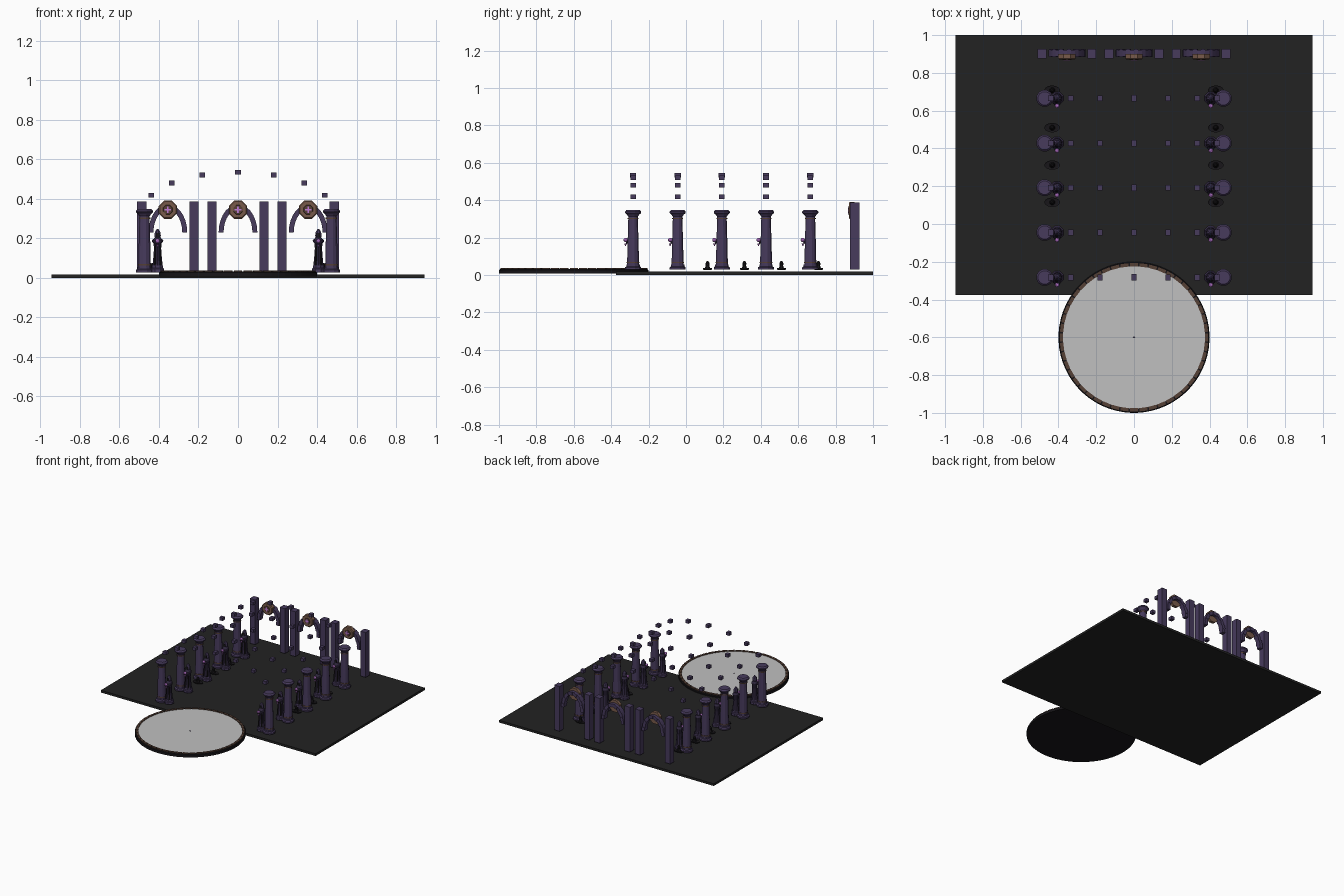
import bpy, bmesh, math
from mathutils import Matrix, Vector

cube = bpy.data.objects.get("Cube")
if cube:
    bpy.data.objects.remove(cube, do_unlink=True)


def material(name, rgb):
    m = bpy.data.materials.new(name)
    m.use_nodes = True
    m.diffuse_color = (*rgb, 1)
    m.node_tree.nodes["Principled BSDF"].inputs["Base Color"].default_value = (*rgb, 1)
    return m


FLOOR = material("charcoal floor", (.016, .016, .016))
BLACK = material("black iron", (.009, .008, .01))
STONE = material("violet stone", (.063, .043, .108))
DARK = material("dark violet stone", (.03, .021, .05))
BRONZE = material("bronze", (.19, .105, .07))
BROWN = material("brown trim", (.09, .05, .035))
GLOW = material("pink crystal", (.55, .2, .7))
PALE = material("pale inlay", (.53, .53, .53))


def finish(name, bm, mat):
    bmesh.ops.recalc_face_normals(bm, faces=bm.faces)
    me = bpy.data.meshes.new(name)
    bm.to_mesh(me)
    bm.free()
    me.materials.append(mat)
    return me


def place(me, x=0, y=0, z=0):
    ob = bpy.data.objects.new(me.name, me)
    ob.location = (x, y, z)
    bpy.context.collection.objects.link(ob)
    return ob


def box(name, mat, size, at=(0, 0, 0)):
    bm = bmesh.new()
    bmesh.ops.create_cube(bm, size=1, matrix=Matrix.Translation(at) @ Matrix.Diagonal((*size, 1)))
    return finish(name, bm, mat)


def lathe(name, mat, profile, sides, at=(0, 0, 0), sx=1):
    """Turn (radius, height) points around z and cap the ends."""
    bm = bmesh.new()
    rings = []
    for r, z in profile:
        angles = [math.tau * (i + .5) / sides for i in range(sides)]
        rings.append([bm.verts.new((at[0] + sx * r * math.cos(a), at[1] + r * math.sin(a), at[2] + z))
                      for a in angles])
    for low, high in zip(rings, rings[1:]):
        for i in range(sides):
            j = (i + 1) % sides
            bm.faces.new((low[i], low[j], high[j], high[i]))
    bm.faces.new(rings[0][::-1])
    bm.faces.new(rings[-1])
    return finish(name, bm, mat)


def ball(name, mat, radius, at):
    bm = bmesh.new()
    bmesh.ops.create_icosphere(bm, subdivisions=2, radius=radius, matrix=Matrix.Translation(at))
    return finish(name, bm, mat)


def rod(name, mat, a, b, r1, r2):
    a, b = Vector(a), Vector(b)
    turn = (b - a).to_track_quat('Z', 'Y').to_matrix().to_4x4()
    bm = bmesh.new()
    bmesh.ops.create_cone(bm, cap_ends=True, segments=8, radius1=r1, radius2=r2,
                          depth=(b - a).length, matrix=Matrix.Translation((a + b) / 2) @ turn)
    return finish(name, bm, mat)


# Floor slab
place(box("floor_slab", FLOOR, (1.89, 1.375, .018), (0, .3125, .009)))

# Round dais with pale inlay and a rim of bronze blocks
place(lathe("dais_base", BLACK, [(.4, .008), (.4, .026), (.396, .03)], 64), 0, -.6)
place(lathe("dais_inlay", PALE, [(.377, .029), (.377, .032)], 64), 0, -.6)
place(lathe("dais_centre_stud", DARK, [(.005, .031), (.004, .034)], 8), 0, -.6)
place(lathe("dais_rim_bed", BLACK, [(.394, .029), (.394, .0315)], 64), 0, -.6)
RIM = 48
rim_block = box("rim_block", BROWN, (.018, .043, .008), (.384, 0, .033))
for i in range(RIM):
    place(rim_block, 0, -.6).rotation_euler.z = math.tau * i / RIM

# Column parts
column_parts = [
    lathe("column_base", STONE, [(.045, .028), (.045, .04), (.037, .046), (.037, .056)], 12),
    lathe("column_shaft", STONE, [(.033, .056), (.031, .15), (.026, .315)], 12),
    lathe("column_capital", STONE, [(.027, .312), (.034, .322), (.045, .332), (.045, .338), (.036, .348)], 12),
    lathe("column_lower_band", BROWN, [(.035, .063), (.035, .07)], 12),
    lathe("column_upper_band", BROWN, [(.03, .298), (.03, .305)], 12),
]

# Robed statue holding a glowing crystal
statue_parts = [
    lathe("statue_pedestal", STONE, [(.036, .028), (.036, .045), (.03, .05), (.03, .062)], 8),
    lathe("statue_robe", DARK, [(.027, .062), (.022, .11), (.019, .15), (.024, .19), (.016, .205)], 10),
    lathe("statue_hood", STONE, [(.014, .2), (.018, .215), (.014, .234), (.003, .248)], 8),
    box("statue_face", BLACK, (.018, .004, .02), (0, -.016, .217)),
    ball("statue_crystal", GLOW, .012, (0, -.04, .187)),
    lathe("statue_crystal_tip", GLOW, [(.007, .168), (.002, .155)], 6, (0, -.04, 0)),
]
for s in (-1, 1):
    statue_parts.append(rod("statue_arm", DARK, (s * .021, 0, .188), (s * .008, -.036, .172), .009, .006))
    statue_parts.append(rod("statue_robe_fold", BLACK, (s * .014, -.02, .064), (s * .01, -.014, .165), .006, .004))

# Colonnade, and the broken vault of floating stones above each pair
ROWS = [-.283, -.045, .192, .428, .665]
vault_stone = box("floating_vault_stone", STONE, (.028, .03, .024))
vault_key = box("floating_keystone", STONE, (.028, .034, .024))
for y in ROWS:
    for s in (-1, 1):
        for me in column_parts:
            place(me, s * .473, y)
        for me in statue_parts:
            place(me, s * .407, y)
        for x, z in ((.18, .521), (.335, .48), (.44, .418)):
            place(vault_stone, s * x, y, z)
    place(vault_key, 0, y, .534)

# Low iron braziers between the columns
brazier_parts = [
    lathe("brazier_dish", BLACK, [(.02, .027), (.025, .03), (.025, .036), (.019, .034)], 16, sx=1.65),
    lathe("brazier_spike", BLACK, [(.016, .033), (.01, .05), (.012, .062), (.004, .076)], 8),
]
for y in (.115, .312, .51, .708):
    for s in (-1, 1):
        for me in brazier_parts:
            place(me, s * .433, y)

# Gate arch: a run of wedge stones along a tall half ellipse
def gate_arch():
    bm = bmesh.new()
    n = 14
    for i in range(n):
        thick = .004 * (i % 2)
        ring = []
        for y in (.884 + thick, .926 - thick):
            for k, rx, rz in ((i, .073, .115), (i, .098, .142), (i + 1, .098, .142), (i + 1, .073, .115)):
                a = math.pi * k / n
                ring.append(bm.verts.new((rx * math.cos(a), y, .23 + rz * math.sin(a))))
        f, b = ring[:4], ring[4:]
        bm.faces.new(f)
        bm.faces.new(b[::-1])
        for k in range(4):
            j = (k + 1) % 4
            bm.faces.new((f[k], b[k], b[j], f[j]))
    return finish("gate_arch", bm, STONE)


# Three gates with bronze medallions
arch = gate_arch()
pillar = box("gate_pillar", STONE, (.046, .05, .357), (0, .902, .2085))
medallion = lathe("gate_medallion", BRONZE, [(.05, -.013), (.05, .011), (.044, .016)], 8)
boss = lathe("medallion_boss", BROWN, [(.026, .015), (.024, .019)], 8)
petals = [box("medallion_crystal", GLOW, (.034, .004, .009)),
          box("medallion_crystal", GLOW, (.009, .004, .034))]
for x in (-.355, 0, .355):
    place(arch, x)
    for s in (-1, 1):
        place(pillar, x + s * .132)
    for me in (medallion, boss):
        place(me, x, .887, .345).rotation_euler.x = math.pi / 2
    for me in petals:
        place(me, x, .867, .345)
